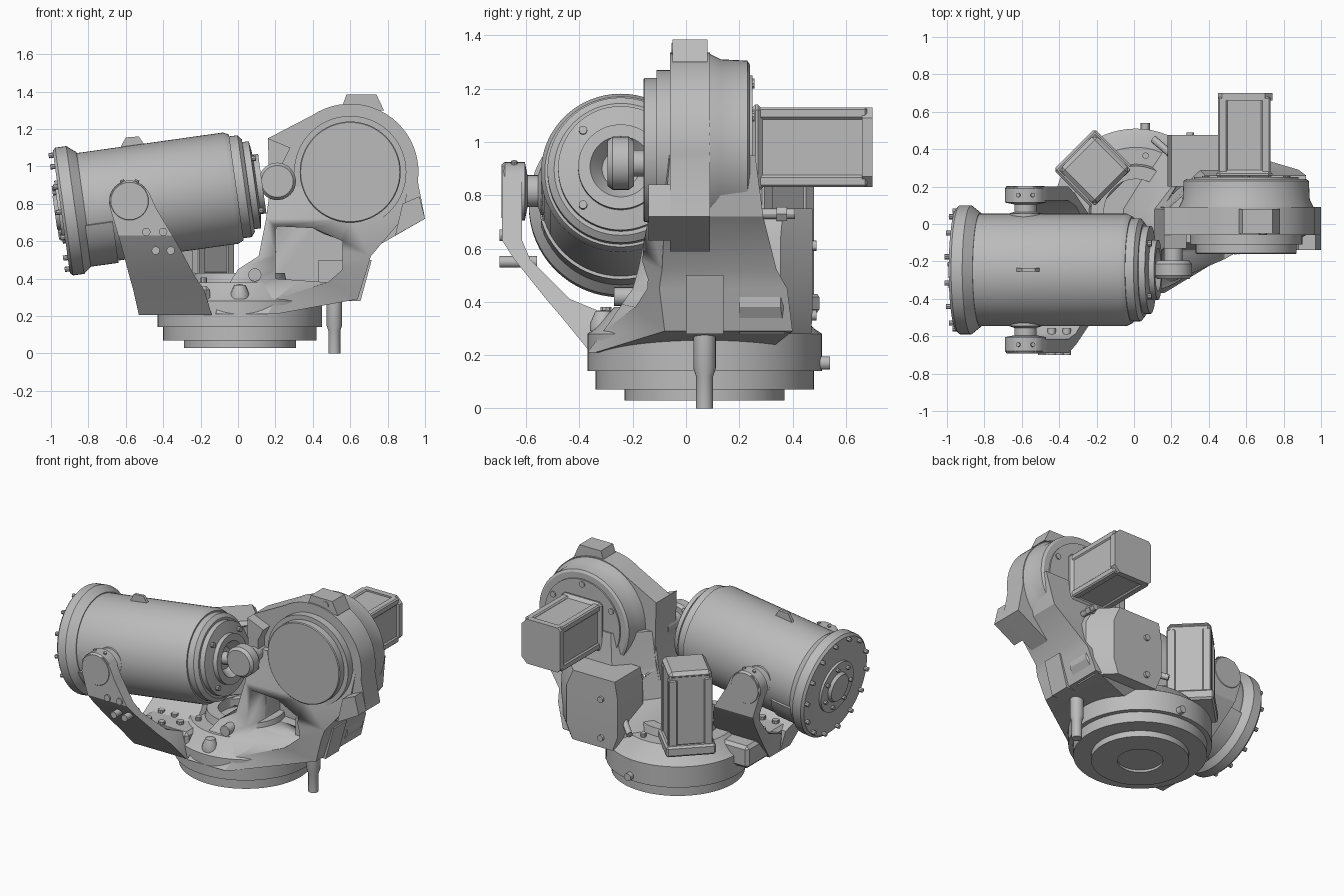
import bpy, bmesh, math
from mathutils import Vector, Matrix

old = bpy.data.objects.get("Cube")
if old:
    bpy.data.objects.remove(old)

grey = bpy.data.materials.new("cast_grey")
grey.use_nodes = True
colour = (0.5, 0.5, 0.5, 1)
grey.diffuse_color = colour
grey.node_tree.nodes["Principled BSDF"].inputs["Base Color"].default_value = colour


def finish(name, bm):
    bmesh.ops.remove_doubles(bm, verts=bm.verts, dist=1e-5)
    bmesh.ops.recalc_face_normals(bm, faces=bm.faces)
    mesh = bpy.data.meshes.new(name)
    bm.to_mesh(mesh)
    bm.free()
    ob = bpy.data.objects.new(name, mesh)
    bpy.context.collection.objects.link(ob)
    mesh.materials.append(grey)
    bpy.ops.object.select_all(action='DESELECT')
    bpy.context.view_layer.objects.active = ob
    ob.select_set(True)
    bpy.ops.object.shade_smooth_by_angle(angle=math.radians(30))
    return ob


def loft(name, rings):
    """Skin a list of equal-length rings of points and cap both ends."""
    bm = bmesh.new()
    loops = [[bm.verts.new(p) for p in ring] for ring in rings]
    for a, b in zip(loops, loops[1:]):
        for i in range(len(a)):
            j = (i + 1) % len(a)
            bm.faces.new((a[i], a[j], b[j], b[i]))
    bm.faces.new(loops[0][::-1])
    bm.faces.new(loops[-1])
    return finish(name, bm)


def prism_y(name, outline, y0, y1):
    return loft(name, [[(x, y, z) for x, z in outline] for y in (y0, y1)])


def lathe(name, centre, axis, profile, sides=48):
    """Turn (radius, distance) pairs about an axis through centre."""
    bm = bmesh.new()
    rot = Vector(axis).to_track_quat('Z', 'Y').to_matrix()
    verts = [bm.verts.new(Vector(centre) + rot @ Vector((r, 0, t))) for r, t in profile]
    edges = [bm.edges.new(pair) for pair in zip(verts, verts[1:])]
    bmesh.ops.spin(bm, geom=verts + edges, cent=centre, axis=rot.col[2],
                   angle=math.tau, steps=sides)
    return finish(name, bm)


def peg(name, centre, axis, r, length, sides=12):
    return lathe(name, centre, axis, [(0, 0), (r, 0), (r, length), (0, length)], sides)


def box(name, lo, hi, bevel=0.0, turn=0.0):
    bm = bmesh.new()
    lo, hi = Vector(lo), Vector(hi)
    mid = (lo + hi) / 2
    bmesh.ops.create_cube(bm, size=1, matrix=Matrix.Translation(mid)
                          @ Matrix.Rotation(turn, 4, 'Z') @ Matrix.Diagonal((*(hi - lo), 1)))
    if bevel:
        bmesh.ops.bevel(bm, geom=bm.edges, offset=bevel, segments=1, affect='EDGES')
    return finish(name, bm)


# Round turning base and hub
BASE = (0.01, 0.07, 0)
lathe("base_ring", BASE, (0, 0, 1), [
    (0, .045), (.14, .045), (.14, .03), (.3, .03), (.3, .07), (.41, .07), (.41, .14),
    (.44, .14), (.44, .28), (.41, .3), (.34, .38), (.25, .38), (.24, .43), (.17, .43),
    (.17, .36), (0, .36)], 64)
peg("base_plug", (.06, .48, .17), (0, 1, 0), .025, .06)
lathe("hub_lug", (.01, -.31, .29), (0, 0, 1), [(0, 0), (.05, 0), (.05, .03), (.03, .075), (0, .08)], 16)
peg("hub_pin", (.09, -.27, .42), (0, 1, 0), .035, .1, 20)
for a in (80, 110, 150, 200, 230):
    t = math.radians(a)
    peg("hub_bolt", (.01 + .3 * math.cos(t), .07 + .3 * math.sin(t), .37), (0, 0, 1), .018, .035, 8)

# Upright body with a pocket in the front and its rear left corner cut away;
# each row: z, x0, cut x, x1, y0, cut y, y1
rows = [(.21, -.12, .16, .2, -.37, -.34, .3), (.29, -.1, .2, .64, -.31, -.08, .4),
        (.45, .0, .4, .69, -.2, -.1, .38), (.52, .11, .5, .71, -.18, -.09, .34),
        (.72, .15, .6, .88, -.14, -.08, .29), (.95, .18, .6, .92, -.1, -.06, .26)]
body = loft("upright_body", [[(x0, y0, z), (xc, y0, z), (x1, yc, z), (x1, y1, z),
                              (x0 + .2, y1, z), (x0, .08, z)]
                             for z, x0, xc, x1, y0, yc, y1 in rows])

# Flat side plate: drum surround with a corner at each side
arc = [(.6 + .365 * math.cos(math.radians(a)), .97 + .365 * math.sin(math.radians(a)))
       for a in range(-8, 125, 6)]
plate = prism_y("side_plate", [(.35, .29), (.64, .29), (.72, .56), (1, .72)] + arc
                + [(.16, 1.15), (.17, .8), (.12, .52)], -.06, .09)
pocket = prism_y("pocket_cutter", [(.2, .4), (.48, .38), (.56, .45), (.56, .6), (.4, .67), (.2, .68)], -.6, .16)
pocket.hide_render = True
pocket.hide_set(True)
for ob in (body, plate):
    cut = ob.modifiers.new("pocket", 'BOOLEAN')
    cut.object = pocket
    cut.solver = 'EXACT'
prism_y("left_flange", [(.16, 1.15), (.28, 1.1), (.24, 1.02), (.24, .82), (.17, .82)], -.13, .09)
prism_y("right_corner", [(.84, .63), (1, .72), (.97, .84), (.88, .8)], -.14, .09)

# Gearbox drum and lifting lug
lathe("gear_drum", (.6, 0, .97), (0, 1, 0), [
    (0, -.16), (.265, -.16), (.27, -.155), (.27, -.11), (.3, -.11), (.3, -.06), (.345, -.06),
    (.36, -.01), (.36, .09), (.34, .13), (.335, .23), (.32, .24), (.28, .24), (.28, .25), (0, .25)], 64)
for a in (30, 90, 150):
    t = math.radians(a)
    peg("drum_bolt", (.6 + .25 * math.cos(t), .245, .97 + .25 * math.sin(t)), (0, 1, 0), .02, .012, 10)
prism_y("lifting_lug", [(.55, 1.3), (.58, 1.385), (.74, 1.385), (.78, 1.3)], -.05, .08)
peg("lug_hole_ring", (.69, -.055, 1.35), (0, 1, 0), .022, .03, 16)

# Arm motor: core, four corner rails and an end cap
box("arm_motor_mount", (.44, .24, .81), (.74, .29, 1.14), .02)
box("arm_motor_core", (.46, .26, .84), (.722, .68, 1.12))
for x in (.45, .68):
    for z in (.83, 1.085):
        box("arm_motor_rail", (x, .26, z), (x + .05, .68, z + .045), .008)
prism_y("arm_motor_cap", [(.45, .85), (.47, .83), (.7, .83), (.74, .87), (.74, 1.09),
                          (.7, 1.13), (.47, 1.13), (.45, 1.11)], .66, .7)

# Rear cover box with cut corners and its fittings
loft("rear_cover", [[(x0, .2, z), (x1, .2, z), (x1, y - c, z), (x1 - c, y, z), (x0, y, z)]
                    for z, x0, x1, y, c in [(.28, .22, .62, .47, .1), (.38, .18, .68, .475, .12),
                                            (.64, .18, .68, .475, .12), (.75, .2, .62, .475, .11)]])
for z in (.35, .61):
    peg("cover_bolt", (.3, .46, z), (0, 1, 0), .02, .03)
peg("cable_fitting", (.65, .26, .73), (0, 1, 0), .02, .15)
peg("cable_nut", (.65, .34, .73), (0, 1, 0), .03, .04, 6)
peg("cover_spigot", (.19, .38, .45), (-.7, .6, -.3), .02, .12)

# Support leg under its sloping block
prism_y("leg_block", [(.43, .28), (.655, .28), (.715, .5), (.43, .5)], .0, .14)
lathe("leg", (.515, .07, 0), (0, 0, 1), [(0, 0), (.032, 0), (.032, .12), (.042, .15), (.042, .3), (0, .3)], 20)

# Upright motor on its mount
TURN = math.pi / 4
box("turn_motor_mount", (-.365, .135, .36), (-.055, .445, .43), .012, TURN)
box("turn_motor", (-.341, .159, .42), (-.079, .421, .91), .015, TURN)
box("turn_motor_cap", (-.345, .155, .87), (-.075, .425, .92), .022, TURN)
for sx in (-1, 1):
    for sy in (-1, 1):
        corner = Matrix.Rotation(TURN, 3, 'Z') @ Vector((.11 * sx, .11 * sy, 0))
        mid = Vector((-.21, .29, .64)) + corner
        half = Vector((.027, .027, .23))
        box("turn_motor_rail", mid - half, mid + half, .006, TURN)

# Balance cylinder, tilted along its axis
CY = -.245
TILT = math.radians(8)
AX = Vector((math.cos(TILT), 0, math.sin(TILT)))
SIDE = Vector((0, 1, 0))
UP = AX.cross(SIDE)
START = Vector((-.92, CY, .76))


def around(angle, r, t):
    """Point on the cylinder at an angle, radius and distance along it."""
    return START + AX * t + (SIDE * math.cos(angle) + UP * math.sin(angle)) * r


lathe("balance_cylinder", START, AX, [
    (0, -.06), (.09, -.06), (.1, -.04), (.17, -.04), (.17, -.025), (.33, -.025), (.345, -.01),
    (.345, .05), (.305, .1), (.3, .1), (.3, .89), (.285, .92), (.275, .92), (.275, .965),
    (.25, .985), (.235, .985), (.235, 1.02), (.16, 1.03), (.16, 1.06), (.115, 1.06),
    (.07, 1.0), (0, 1.0)], 64)
for i in range(14):
    a = math.tau * i / 14
    peg("end_bolt", around(a, .315, -.02), -AX, .014, .03, 8)
    if i % 2:
        peg("cap_bolt", around(a, .135, -.035), -AX, .013, .022, 8)
for i in range(4):
    peg("front_bolt", around(math.tau * (i + .5) / 4, .2, 1.02), AX, .016, .025, 10)
prism_y("cylinder_lug", [(-.64, 1.08), (-.6, 1.155), (-.53, 1.16), (-.49, 1.1)], CY - .01, CY + .01)

# Lower sleeve wrapped around the underside of the far end
angles = [math.radians(-163 + i * 6.08) for i in range(25)]
loft("cylinder_sleeve", [[around(a, .312, t) for a in angles] + [around(a, .29, t) for a in angles[::-1]]
                         for t in (.04, .24)])

# Rod and eye joining the cylinder to the upright
peg("rod", START + AX * .95, AX, .04, .17, 20)
lathe("rod_eye", (.21, CY, .92), (0, 1, 0), [(0, -.05), (.085, -.05), (.1, -.03), (.1, .03), (.085, .05), (0, .05)], 32)
peg("eye_pin", (.21, CY, .92), (0, 1, 0), .05, .2, 20)

# Yoke: two mirrored arms; each row: z, outer offset, inner offset, x0, x1
arm_rows = [(.205, .11, .0, -.53, -.14), (.34, .22, .02, -.56, -.18), (.41, .28, .19, -.58, -.23),
            (.56, .4, .34, -.62, -.31), (.63, .445, .37, -.64, -.35), (.78, .445, .37, -.685, -.44),
            (.86, .445, .37, -.68, -.475), (.91, .445, .37, -.635, -.525)]
for s, side in ((-1, "front"), (1, "rear")):
    loft(side + "_yoke_arm", [[(x0, CY + s * o, z), (x1, CY + s * o, z), (x1, CY + s * i, z), (x0, CY + s * i, z)]
                              for z, o, i, x0, x1 in arm_rows])
    lathe(side + "_trunnion", (-.58, CY, .815), (0, s, 0), [
        (0, .27), (.09, .27), (.09, .3), (.06, .31), (.06, .35), (.11, .36), (.11, .435), (.1, .448), (0, .448)], 32)
    for a in (-20, 20):
        t = math.radians(a)
        peg("trunnion_bolt", (-.58 + .1 * math.sin(t), CY + s * .4, .815 + .1 * math.cos(t)),
            (math.sin(t), 0, math.cos(t)), .012, .02, 8)
box("yoke_saddle", (-.53, -.33, .21), (-.15, .1, .36), .02)
for x, y in ((-.46, -.3), (-.46, -.16), (-.36, -.3), (-.36, -.16), (-.27, -.23)):
    peg("saddle_bolt", (x, y, .35), (0, 0, 1), .022, .03, 10)
for x, z, end in ((-.49, .65, -.62), (-.4, .65, -.62), (-.44, .55, -.56), (-.36, .55, -.56)):
    peg("arm_fitting", (x, -.7, z), (0, 1, 0), .022, end + .7, 14)
